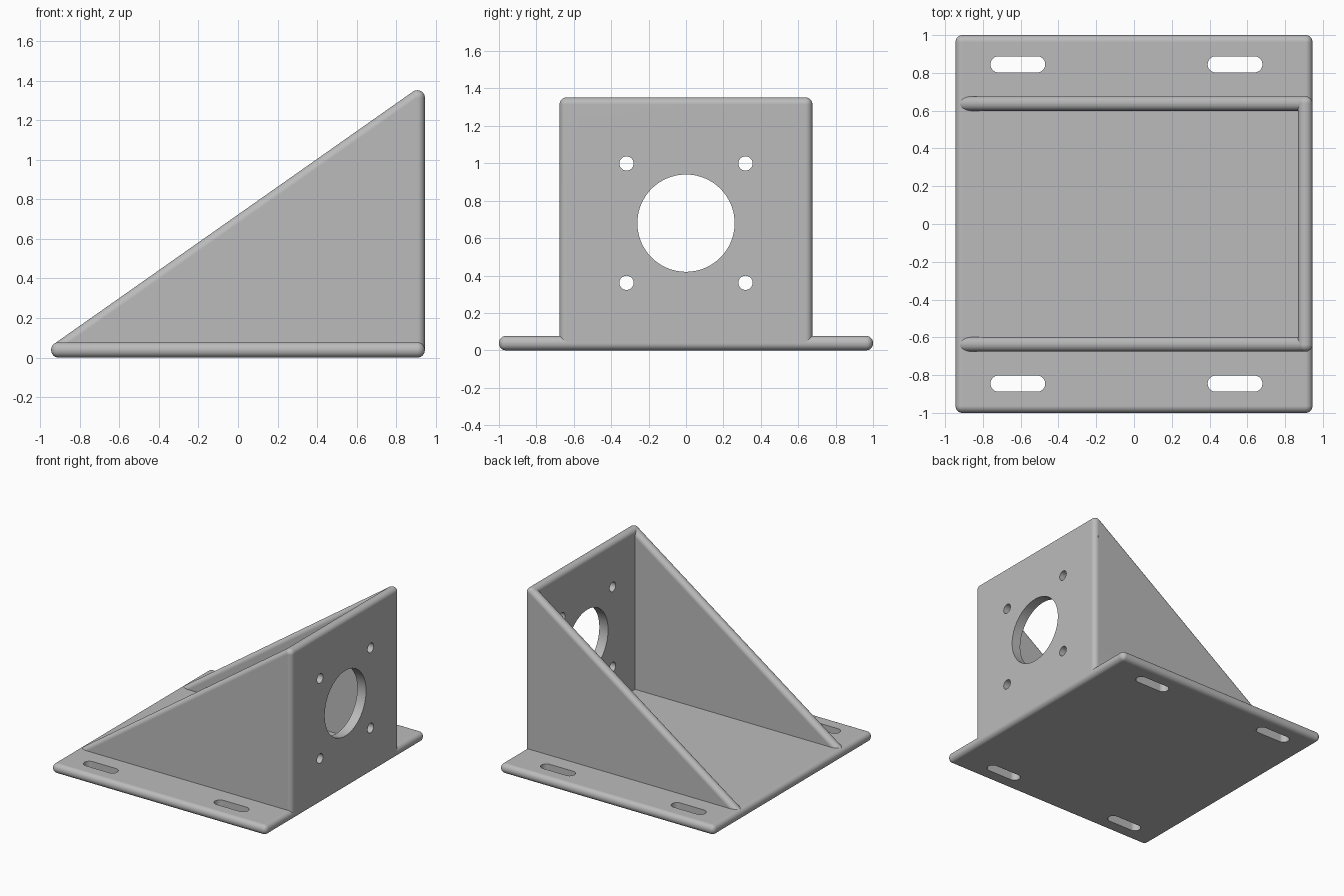
import bpy, bmesh, math
from mathutils import Vector

if "Cube" in bpy.data.objects:
    bpy.data.objects.remove(bpy.data.objects["Cube"])

T, R = 0.077, 0.037              # sheet thickness, edge rounding
HALF_X, HALF_Y = 0.945, 1.0      # base half sizes
WALL_Y, TOP_Z = 0.676, 1.352     # bracket half width and height

grey = bpy.data.materials.new("painted_grey")
grey.use_nodes = True
colour = (0.5, 0.5, 0.5, 1)
grey.diffuse_color = colour
grey.node_tree.nodes["Principled BSDF"].inputs["Base Color"].default_value = colour


def prism(name, points, axis, low, high, rounded=None):
    """Extrude a 2D outline along an axis, then round the edges picked by a rule."""
    def place(p, d):
        return {"x": (d, p[0], p[1]), "y": (p[0], d, p[1]), "z": (p[0], p[1], d)}[axis]
    bm = bmesh.new()
    face = bm.faces.new([bm.verts.new(place(p, low)) for p in points])
    ext = bmesh.ops.extrude_face_region(bm, geom=[face])
    moved = [v for v in ext["geom"] if isinstance(v, bmesh.types.BMVert)]
    bmesh.ops.translate(bm, verts=moved, vec=place((0, 0), high - low))
    bmesh.ops.recalc_face_normals(bm, faces=bm.faces)
    if rounded:
        edges = [e for e in bm.edges if rounded(e.verts[0].co, e.verts[1].co)]
        bmesh.ops.bevel(bm, geom=edges, offset=R, segments=8, profile=0.5, affect="EDGES")
    mesh = bpy.data.meshes.new(name)
    bm.to_mesh(mesh)
    bm.free()
    obj = bpy.data.objects.new(name, mesh)
    bpy.context.collection.objects.link(obj)
    mesh.materials.append(grey)
    return obj


def rectangle(x0, x1, y0, y1):
    return [(x0, y0), (x1, y0), (x1, y1), (x0, y1)]


def stadium(cx, cy, half_length, radius, steps=32):
    """Circle stretched along its first direction; a plain circle if half_length is 0."""
    pts = []
    for i in range(steps):
        a = 2 * math.pi * (i + 0.5) / steps
        shift = math.copysign(half_length, math.cos(a))
        pts.append((cx + shift + radius * math.cos(a), cy + radius * math.sin(a)))
    return pts


def activate(obj):
    bpy.ops.object.select_all(action="DESELECT")
    obj.select_set(True)
    bpy.context.view_layer.objects.active = obj


def cut(obj, cutters):
    for c in cutters:
        c.hide_render = True
        mod = obj.modifiers.new("hole", "BOOLEAN")
        mod.operation, mod.solver, mod.object = "DIFFERENCE", "EXACT", c
        activate(obj)
        bpy.ops.object.modifier_apply(modifier=mod.name)
        bpy.data.objects.remove(c)


def finish(obj):
    activate(obj)
    bpy.ops.object.shade_smooth_by_angle(angle=math.radians(30))
    mod = obj.modifiers.new("clean_normals", "WEIGHTED_NORMAL")
    mod.keep_sharp = True


# Base plate with four mounting slots
base = prism("base_plate", rectangle(-HALF_X, HALF_X, -HALF_Y, HALF_Y), "z", 0, T,
             lambda a, b: True)
cut(base, [prism("slot_cutter", stadium(x, y, 0.102, 0.043), "z", -0.1, 0.2)
           for x in (-0.615, 0.535) for y in (-0.845, 0.845)])

# Upright plate with a large bore and four screw holes
floor = T / 2
upright = prism("upright_plate", rectangle(-WALL_Y, WALL_Y, floor, TOP_Z), "x",
                HALF_X - T, HALF_X, lambda a, b: max(a.z, b.z) > floor + 0.01)
holes = [(0, 0.68, 0.26, 96)] + [(y, z, 0.038, 32) for y in (-0.318, 0.318)
                                 for z in (0.361, 0.999)]
cut(upright, [prism("hole_cutter", stadium(y, z, 0, r, n), "x", 0.7, 1.1)
              for y, z, r, n in holes])

# Sloping side gussets, round along the slope and ending in the upright's rounded corner
slope = 0.703
normal = Vector((-slope, 1)).normalized()
corner = Vector((HALF_X - T / 2, TOP_Z - R))
crest = corner + normal * R
toe = Vector((-0.92, crest.y - slope * (crest.x + 0.92)))
outline = [toe, crest, corner - normal * R * 0.1, (corner.x, 0.02), (toe.x, 0.02)]


def on_slope(a, b):
    return abs(a.x - b.x) > 1 and max(a.z, b.z) > 1


gussets = [prism(name, outline, "y", y, y + T, on_slope)
           for name, y in (("right_gusset", -WALL_Y), ("left_gusset", WALL_Y - T))]

for part in [base, upright] + gussets:
    finish(part)
